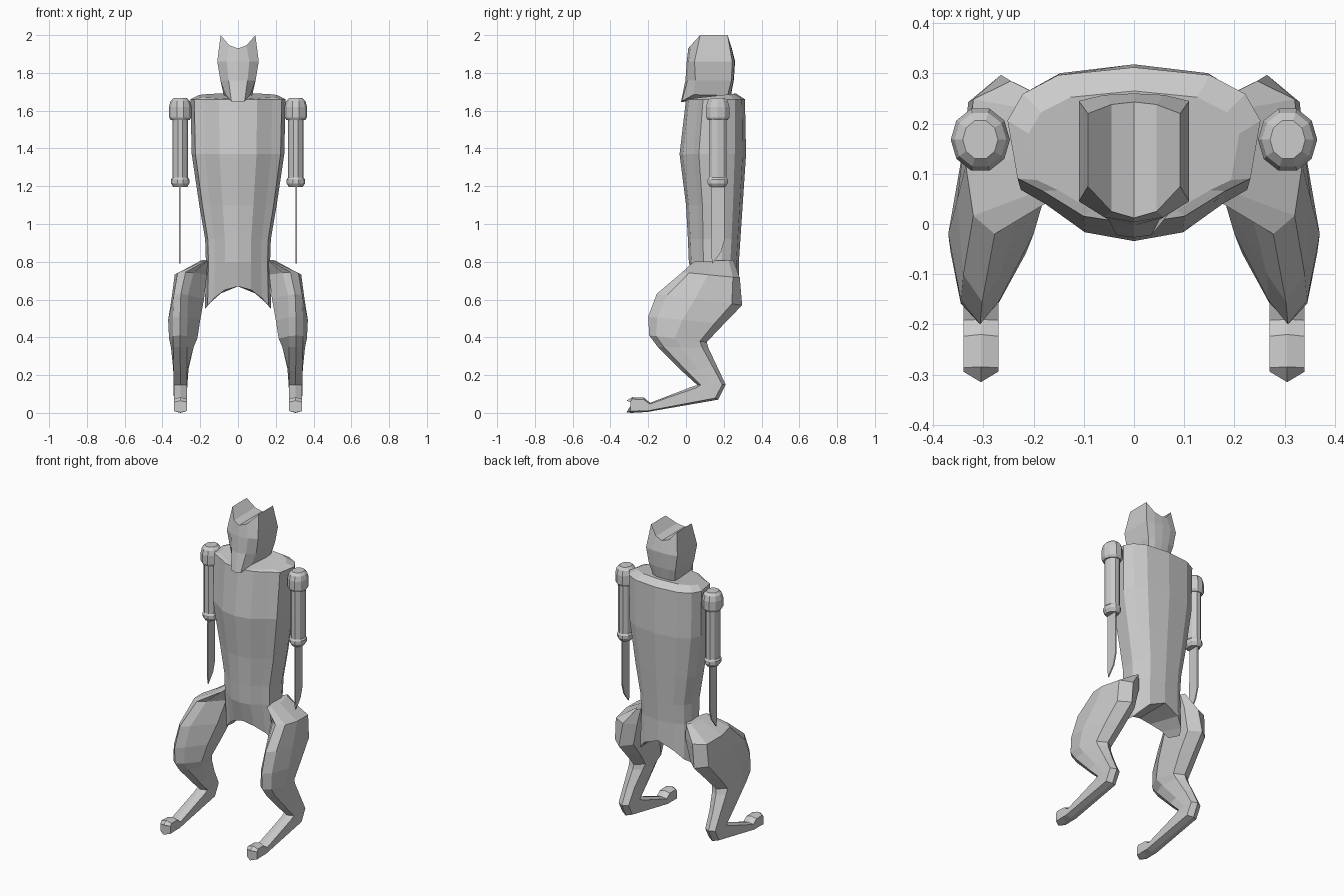
import bpy, bmesh, math

if "Cube" in bpy.data.objects:
    bpy.data.objects.remove(bpy.data.objects["Cube"])

grey = bpy.data.materials.new("plain_grey")
grey.diffuse_color = (0.6, 0.6, 0.6, 1)
grey.use_nodes = True
grey.node_tree.nodes["Principled BSDF"].inputs["Base Color"].default_value = grey.diffuse_color


def finish(bm, name):
    bmesh.ops.remove_doubles(bm, verts=bm.verts, dist=0.0005)
    bmesh.ops.recalc_face_normals(bm, faces=bm.faces)
    mesh = bpy.data.meshes.new(name)
    bm.to_mesh(mesh)
    bm.free()
    mesh.materials.append(grey)
    obj = bpy.data.objects.new(name, mesh)
    bpy.context.collection.objects.link(obj)
    return obj


def skin(bm, rings):
    """Join closed rings of points with quads and return the vertex rings."""
    loops = [[bm.verts.new(p) for p in ring] for ring in rings]
    for a, b in zip(loops, loops[1:]):
        n = len(a)
        for i in range(n):
            j = (i + 1) % n
            bm.faces.new((a[i], a[j], b[j], b[i]))
    return loops


def symmetric_loft(name, halves):
    """Half rings run from front centre round the +x side to back centre."""
    bm = bmesh.new()
    n = len(halves[0])
    rings = [h + [(-x, y, z) for x, y, z in h[-2:0:-1]] for h in halves]
    loops = skin(bm, rings)
    for ring in (loops[0], loops[-1]):
        m = len(ring)
        for i in range(n // 2):
            j, k = i + 1, n - 1 - i
            right = [ring[i], ring[j], ring[k - 1], ring[k]]
            left = [ring[-i % m], ring[-j % m], ring[-(k - 1) % m], ring[-k % m]]
            for quad in (right, left):
                quad = list(dict.fromkeys(quad))
                if len(quad) > 2:
                    bm.faces.new(quad)
    return finish(bm, name)


# Torso: oval sections, arched at the crotch, raised at the back of the shoulders
OVAL = [(0, 0), (.40, .05), (.72, .21), (.92, .29), (1, .66), (.88, .83), (.6, .95), (0, 1)]


def oval(w, front, back, z, arch=0.0, rise=0.0):
    return [(w * fx, front + (back - front) * fy, z - arch * fx * fx + rise * fy)
            for fx, fy in OVAL]


torso = symmetric_loft("torso", [
    oval(.175, .05, .28, .67, arch=.12),
    oval(.17, .015, .28, .80),
    oval(.174, .01, .288, .92),
    oval(.205, .0, .30, 1.10),
    oval(.245, -.034, .318, 1.37),
    oval(.252, .0, .312, 1.66),
    oval(.21, .015, .265, 1.663, rise=.028),
])

# Head: tapered mask with a saddle top that ends in two points
head = symmetric_loft("head", [
    [(0, -.027, 1.645), (.035, -.022, 1.65), (.066, .04, 1.685),
     (.075, .22, 1.68), (.045, .235, 1.68), (0, .238, 1.68)],
    [(0, -.003, 1.76), (.05, .008, 1.76), (.093, .05, 1.76),
     (.093, .24, 1.76), (.05, .25, 1.76), (0, .253, 1.76)],
    [(0, .004, 1.86), (.06, .014, 1.86), (.11, .045, 1.86),
     (.11, .245, 1.86), (.06, .257, 1.86), (0, .26, 1.86)],
    [(0, .012, 1.93), (.045, .025, 1.945), (.092, .075, 2.0),
     (.092, .22, 2.0), (.045, .238, 1.945), (0, .243, 1.93)],
])

# Leg sections: front y,z / back y,z / inner and outer x at front, middle, back
LEG = [
    ((.04, .80), (.25, .81), (.165, .19), (.16, .20), (.16, .19)),
    ((-.02, .745), (.285, .715), (.235, .32), (.165, .335), (.17, .32)),
    ((-.155, .63), (.297, .57), (.265, .34), (.18, .352), (.20, .33)),
    ((-.20, .51), (.20, .47), (.268, .345), (.20, .37), (.215, .34)),
    ((-.195, .41), (.11, .375), (.27, .345), (.215, .365), (.235, .345)),
    ((-.15, .35), (.118, .345), (.27, .343), (.235, .355), (.245, .343)),
    ((-.02, .22), (.165, .245), (.27, .341), (.262, .343), (.265, .341)),
    ((.06, .147), (.21, .15), (.27, .34), (.268, .341), (.27, .34)),
    ((.035, .14), (.17, .07), (.27, .34), (.27, .34), (.27, .34)),
    ((-.19, .053), (-.205, .005), (.27, .34), (.27, .34), (.27, .34)),
    ((-.22, .08), (-.25, .002), (.27, .34), (.27, .34), (.27, .34)),
    ((-.285, .083), (-.29, .0), (.27, .34), (.27, .34), (.27, .34)),
]


def leg(side, name):
    bm = bmesh.new()
    rings = []
    for f, b, wf, wm, wb in LEG:
        def at(x, t):
            return (side * x, f[0] + (b[0] - f[0]) * t, f[1] + (b[1] - f[1]) * t)
        rings.append([at(sum(wf) / 2, 0), at(wf[1], .12), at(wm[1], .45), at(wb[1], .88),
                      at(sum(wb) / 2, 1), at(wb[0], .88), at(wm[0], .45), at(wf[0], .12)])
    # Wedge-shaped toe
    rings.append([(x, -.315 + .6 * abs(abs(x) - .305), .01 + (z - .01) * .75)
                  for x, y, z in rings[-1]])
    loops = skin(bm, rings)
    bm.faces.new(loops[0])
    bm.faces.new(loops[-1])
    return finish(bm, name)


# Arm: radius in x, radius in y, height
ARM = [(.035, .040, 1.666), (.052, .056, 1.65), (.059, .065, 1.62), (.059, .065, 1.565),
       (.050, .055, 1.55), (.041, .050, 1.55), (.041, .050, 1.245), (.049, .056, 1.235),
       (.049, .056, 1.215), (.036, .042, 1.195)]


def arm(side, name):
    bm = bmesh.new()
    n = 10
    rings = [[(side * .306 + rx * math.cos(2 * math.pi * i / n),
               .168 + ry * math.sin(2 * math.pi * i / n), z) for i in range(n)]
             for rx, ry, z in ARM]
    loops = skin(bm, rings)
    bm.faces.new(loops[0])
    bm.faces.new(loops[-1])
    return finish(bm, name)


# Flat blade below the arm
BLADE = [(.135, 1.20), (.205, 1.20), (.205, .92), (.185, .85), (.138, .79), (.133, .86)]


def blade(side, name):
    bm = bmesh.new()
    loops = skin(bm, [[(side * .308 + dx, y, z) for y, z in BLADE] for dx in (-.004, .004)])
    for ring in loops:
        bm.faces.new(ring)
    return finish(bm, name)


for side, label in ((1, "right"), (-1, "left")):
    leg(side, label + "_leg")
    arm(side, label + "_arm")
    blade(side, label + "_blade")
